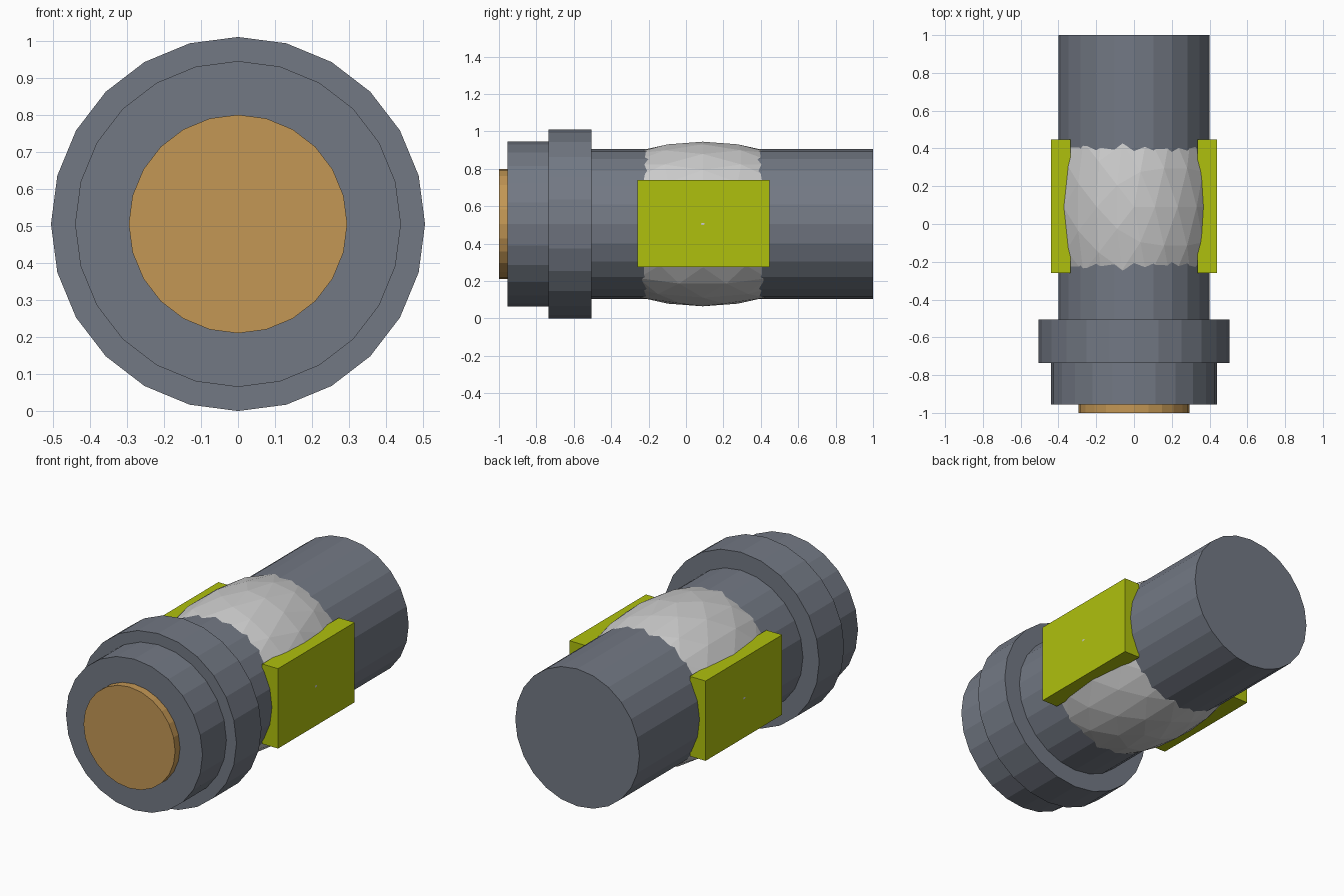
import bpy
from math import radians

if "Cube" in bpy.data.objects:
    bpy.data.objects.remove(bpy.data.objects["Cube"])

AXIS_Z = 0.505


def material(name, r, g, b):
    mat = bpy.data.materials.new(name)
    mat.use_nodes = True
    mat.diffuse_color = (r, g, b, 1)
    mat.node_tree.nodes["Principled BSDF"].inputs["Base Color"].default_value = (r, g, b, 1)
    return mat


slate = material("slate grey", 0.17, 0.19, 0.23)
amber = material("amber", 0.55, 0.31, 0.09)
lime = material("lime yellow", 0.43, 0.53, 0.004)
pale = material("pale grey", 0.6, 0.6, 0.6)


def finish(name, mat):
    obj = bpy.context.object
    obj.name = name
    obj.data.materials.append(mat)
    return obj


def barrel(name, radius, y_front, y_back, mat):
    """Faceted cylinder lying along y."""
    bpy.ops.mesh.primitive_cylinder_add(
        vertices=24, radius=radius, depth=y_back - y_front,
        location=(0, (y_front + y_back) / 2, AXIS_Z), rotation=(radians(90), 0, 0))
    finish(name, mat)


# Stepped barrel, from the front lens to the back end
barrel("lens", 0.295, -1.0, -0.9, amber)
barrel("front_collar", 0.44, -0.955, -0.7, slate)
barrel("front_ring", 0.505, -0.735, -0.505, slate)
barrel("body", 0.4, -0.6, 1.0, slate)

# Faceted bulge that swells out around the middle of the body
bpy.ops.mesh.primitive_ico_sphere_add(subdivisions=3, radius=1, location=(0, 0.09, AXIS_Z))
bulge = finish("bulge", pale)
bulge.scale = (0.44, 0.78, 0.44)

# Rectangular plates on both sides
for side, sign in (("left", 1), ("right", -1)):
    bpy.ops.mesh.primitive_cube_add(size=1, location=(sign * 0.388, 0.094, 0.508))
    plate = finish(side + "_plate", lime)
    plate.scale = (0.102, 0.705, 0.465)
